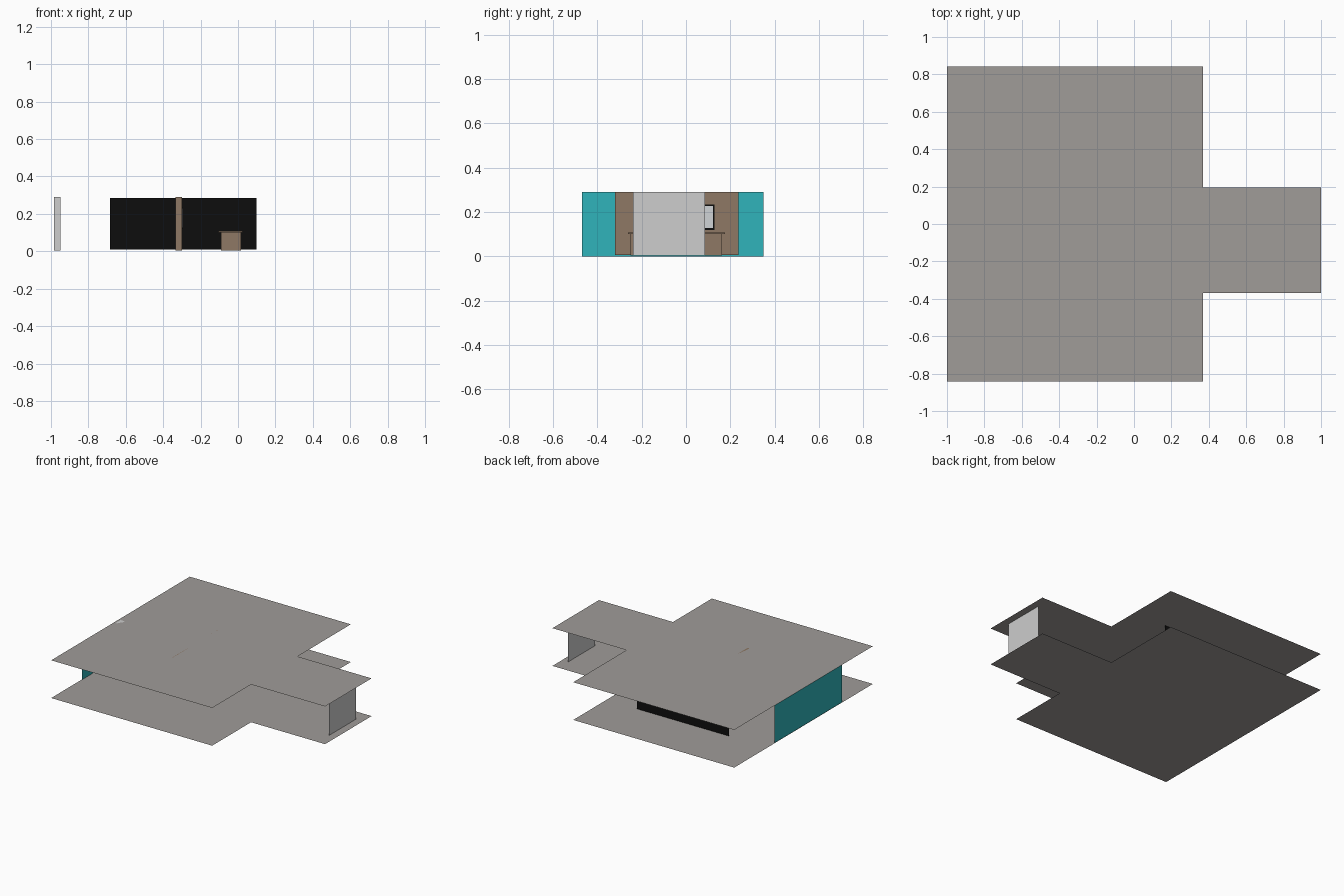
import bpy, bmesh

if "Cube" in bpy.data.objects:
    bpy.data.objects.remove(bpy.data.objects["Cube"])


def material(name, rgb):
    """Flat colour from 0-255 display values."""
    m = bpy.data.materials.new(name)
    lin = [((c / 255 + 0.055) / 1.055) ** 2.4 if c > 10 else c / 255 / 12.92 for c in rgb]
    m.diffuse_color = (*lin, 1)
    m.use_nodes = True
    m.node_tree.nodes["Principled BSDF"].inputs["Base Color"].default_value = m.diffuse_color
    return m


STONE = material("warm grey", (160, 156, 153))
PALE = material("pale grey", (205, 205, 205))
TEAL = material("teal", (48, 180, 187))
BROWN = material("wood brown", (142, 121, 101))
BLACK = material("black", (13, 13, 13))
SCREEN = material("screen grey", (208, 212, 214))


def add(name, bm, mat):
    me = bpy.data.meshes.new(name)
    bm.to_mesh(me)
    bm.free()
    me.materials.append(mat)
    ob = bpy.data.objects.new(name, me)
    bpy.context.collection.objects.link(ob)
    return ob


def sheet(name, pts, mat):
    """Single flat face through the given points."""
    bm = bmesh.new()
    bm.faces.new([bm.verts.new(p) for p in pts])
    return add(name, bm, mat)


def box(name, x, y, z, mat):
    """Box from (min, max) ranges."""
    bm = bmesh.new()
    bmesh.ops.create_cube(bm, size=1)
    for v in bm.verts:
        v.co = [r[0] if c < 0 else r[1] for c, r in zip(v.co, (x, y, z))]
    return add(name, bm, mat)


H = 0.29

# T-shaped floor and ceiling
OUTLINE = [(-1, -0.842), (0.37, -0.842), (0.37, -0.37), (1, -0.37),
           (1, 0.195), (0.37, 0.195), (0.37, 0.842), (-1, 0.842)]
for name, z in (("floor", 0), ("ceiling", H)):
    sheet(name, [(x, y, z) for x, y in OUTLINE], STONE)


def wall_x(name, x, y0, y1, z0, z1, mat):
    sheet(name, [(x, y0, z0), (x, y1, z0), (x, y1, z1), (x, y0, z1)], mat)


# end wall on the left and entrance panel on the right
wall_x("end_wall", -0.997, -0.47, 0.35, 0, H, TEAL)
wall_x("entrance_panel", 0.944, -0.24, 0.085, 0.003, H, PALE)

# dark back panel
sheet("back_panel", [(-0.685, 0.455, 0.01), (0.10, 0.455, 0.01),
                     (0.10, 0.455, 0.285), (-0.685, 0.455, 0.285)], BLACK)

# small column by the end wall
box("column", (-0.985, -0.95), (-0.08, -0.02), (0.005, H), PALE)

# wooden partition with a framed screen on it
box("partition", (-0.335, -0.30), (-0.32, 0.236), (0.005, H), BROWN)
box("screen_frame", (-0.30, -0.296), (-0.212, 0.128), (0.12, 0.235), BLACK)
box("screen", (-0.297, -0.295), (-0.205, 0.121), (0.127, 0.228), SCREEN)

# reception desk
box("desk_body", (-0.092, 0.016), (-0.25, 0.163), (0.003, 0.1), BROWN)
box("desk_top", (-0.104, 0.024), (-0.262, 0.175), (0.1, 0.108), BROWN)
